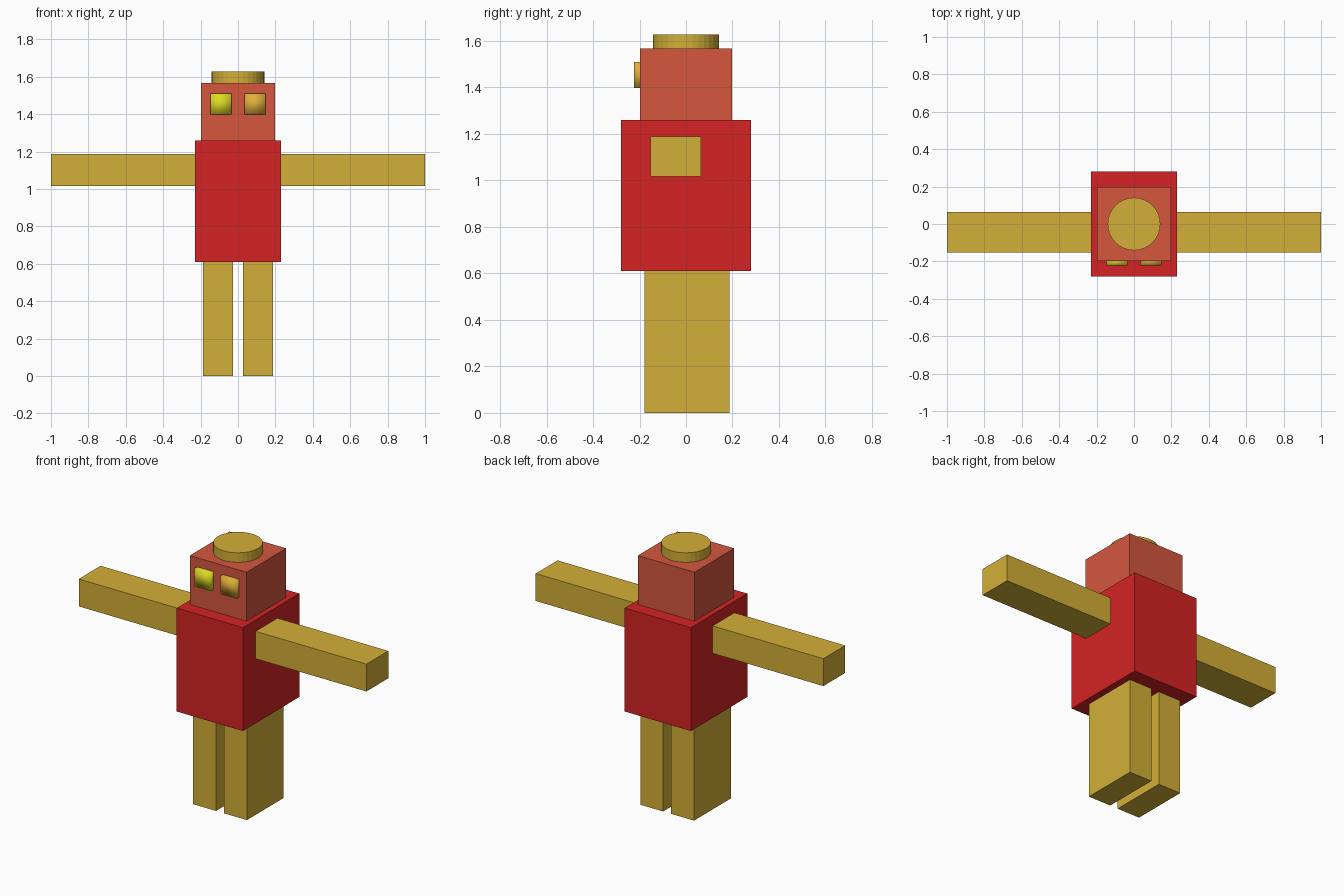
import bpy

if "Cube" in bpy.data.objects:
    bpy.data.objects.remove(bpy.data.objects["Cube"])


def material(name, rgb):
    m = bpy.data.materials.new(name)
    m.diffuse_color = (*rgb, 1.0)
    m.use_nodes = True
    m.node_tree.nodes["Principled BSDF"].inputs["Base Color"].default_value = m.diffuse_color
    return m


red = material("red", (0.66, 0.017, 0.018))
brick = material("brick red", (0.66, 0.095, 0.048))
gold = material("gold", (0.65, 0.43, 0.038))
yellow = material("bright yellow", (0.73, 0.71, 0.017))
amber = material("amber", (0.73, 0.43, 0.042))


def box(name, lo, hi, mat):
    """Axis-aligned box between two corners."""
    centre = [(a + b) / 2 for a, b in zip(lo, hi)]
    bpy.ops.mesh.primitive_cube_add(size=1, location=centre)
    ob = bpy.context.object
    ob.name = name
    ob.scale = [b - a for a, b in zip(lo, hi)]
    bpy.ops.object.transform_apply(location=False, rotation=False, scale=True)
    ob.data.materials.append(mat)
    return ob


# Body and head
box("torso", (-0.23, -0.28, 0.61), (0.23, 0.28, 1.26), red)
box("head", (-0.197, -0.197, 1.25), (0.197, 0.197, 1.567), brick)

# Flat round cap
bpy.ops.mesh.primitive_cylinder_add(vertices=32, radius=0.141, depth=0.07,
                                    location=(0, 0, 1.592))
cap = bpy.context.object
cap.name = "cap"
cap.data.materials.append(gold)

# Arms, legs and softly shaded eyes on both sides
for side, s, eye_mat in (("left", -1, yellow), ("right", 1, amber)):
    def pair(part, x0, x1, y, z, mat):
        xs = sorted((s * x0, s * x1))
        return box(f"{side}_{part}", (xs[0], y[0], z[0]), (xs[1], y[1], z[1]), mat)

    pair("arm", 0.21, 1.0, (-0.153, 0.064), (1.016, 1.188), gold)
    pair("leg", 0.028, 0.187, (-0.178, 0.187), (0.0, 0.62), gold)
    eye = pair("eye", 0.034, 0.146, (-0.223, -0.18), (1.397, 1.51), eye_mat)
    eye.data.shade_smooth()
